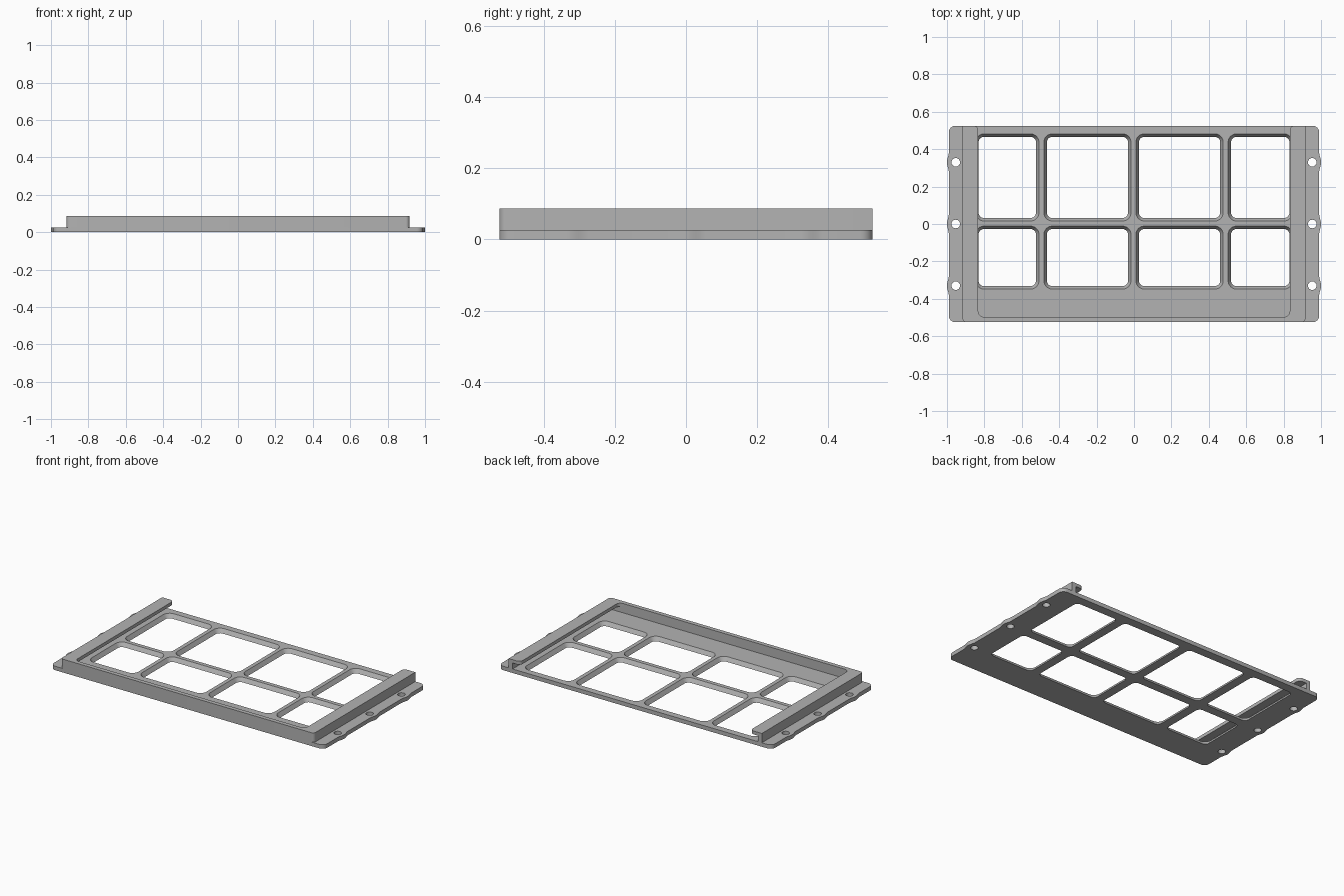
import bpy, bmesh, math
from mathutils import Vector

if "Cube" in bpy.data.objects:
    bpy.data.objects.remove(bpy.data.objects["Cube"])

BASE_T, TOP, LIP_Z = 0.026, 0.087, 0.065
grey = bpy.data.materials.new("plain grey")
grey.diffuse_color = (0.45, 0.45, 0.45, 1)
grey.use_nodes = True
grey.node_tree.nodes["Principled BSDF"].inputs["Base Color"].default_value = grey.diffuse_color


def rounded(points, n=6):
    """Outline from (x, y, corner radius) points."""
    out = []
    for i, (x, y, r) in enumerate(points):
        p = Vector((x, y))
        if r == 0:
            out.append(p)
            continue
        a = (Vector(points[i - 1][:2]) - p).normalized()
        b = (Vector(points[(i + 1) % len(points)][:2]) - p).normalized()
        c = p + (a + b) * r          # right-angled corners only
        for k in range(n + 1):
            t = k / n * math.pi / 2
            out.append(c - b * r * math.cos(t) - a * r * math.sin(t))
    return out


def rect(x0, x1, y0, y1, r):
    return rounded([(x0, y0, r), (x1, y0, r), (x1, y1, r), (x0, y1, r)])


def loft(bm, low, z0, high, z1):
    """Closed prism between two matching outlines."""
    a = [bm.verts.new((p[0], p[1], z0)) for p in low]
    b = [bm.verts.new((p[0], p[1], z1)) for p in high]
    bm.faces.new(a[::-1])
    bm.faces.new(b)
    for i in range(len(a)):
        j = (i + 1) % len(a)
        bm.faces.new((a[i], a[j], b[j], b[i]))


def make(name, bm):
    bmesh.ops.recalc_face_normals(bm, faces=bm.faces)
    me = bpy.data.meshes.new(name)
    bm.to_mesh(me)
    bm.free()
    me.materials.append(grey)
    ob = bpy.data.objects.new(name, me)
    bpy.context.collection.objects.link(ob)
    return ob


def smooth(ob):
    bpy.ops.object.select_all(action='DESELECT')
    ob.select_set(True)
    bpy.context.view_layer.objects.active = ob
    bpy.ops.object.shade_smooth_by_angle(angle=math.radians(30))


# Base plate outline with three screw ears on each side
HOLES = (-0.33, 0.0, 0.33)
X, Y, R = 0.99, 0.525, 0.035
ears = []
for h in HOLES:
    for k in range(-8, 9):
        t = k / 8
        ears.append(Vector((X + 0.005 * (1 + math.cos(math.pi * t)), h + 0.055 * t)))
arc = lambda sy, a0: [Vector((X - R + R * math.cos(a0 + k * math.pi / 12),
                              sy * (Y - R) + R * math.sin(a0 + k * math.pi / 12)))
                      for k in range(7)]
right = arc(-1, -math.pi / 2) + ears + arc(1, 0)
outline = right + [Vector((-p.x, p.y)) for p in reversed(right)]
bm = bmesh.new()
loft(bm, outline, 0, outline, BASE_T)
plate = make("base_plate", bm)

# Tapered windows and screw holes, cut from the plate
bm = bmesh.new()
TAPER, E = 0.016, 0.004
columns = ((-0.847, -0.508), (-0.482, -0.016), (0.010, 0.477), (0.503, 0.847))
rows = ((-0.348, -0.011), (0.016, 0.482))
for x0, x1 in columns:
    for y0, y1 in rows:
        def ring(z):
            d = TAPER * (1 - z / BASE_T)
            return rect(x0 + d, x1 - d, y0 + d, y1 - d, 0.045 - d)
        loft(bm, ring(-E), -E, ring(BASE_T + E), BASE_T + E)
for sx in (-1, 1):
    for h in HOLES:
        c = [(sx * 0.953 + 0.023 * math.cos(k * math.pi / 12),
              h + 0.023 * math.sin(k * math.pi / 12)) for k in range(24)]
        loft(bm, c, -E, c, BASE_T + E)
cutter = make("opening_cutter", bm)
cutter.hide_render = True
mod = plate.modifiers.new("openings", 'BOOLEAN')
mod.operation, mod.solver, mod.object = 'DIFFERENCE', 'EXACT', cutter
bpy.context.view_layer.objects.active = plate
bpy.ops.object.modifier_apply(modifier=mod.name)
bpy.data.objects.remove(cutter)
smooth(plate)


# U-shaped wall and the wider lip that overhangs it along both sides
def u_part(name, inner, z0, z1, r_in, r_end):
    o = 0.917
    pts = [(-o, -Y, 0.02), (o, -Y, 0.02), (o, Y, 0), (inner, Y, r_end),
           (inner, -0.497, r_in), (-inner, -0.497, r_in), (-inner, Y, r_end), (-o, Y, 0)]
    pts = rounded(pts)
    b = bmesh.new()
    loft(b, pts, z0, pts, z1)
    smooth(make(name, b))


u_part("surrounding_wall", 0.889, BASE_T, LIP_Z, 0.01, 0)
u_part("top_lip", 0.833, LIP_Z, TOP, 0.03, 0.025)
